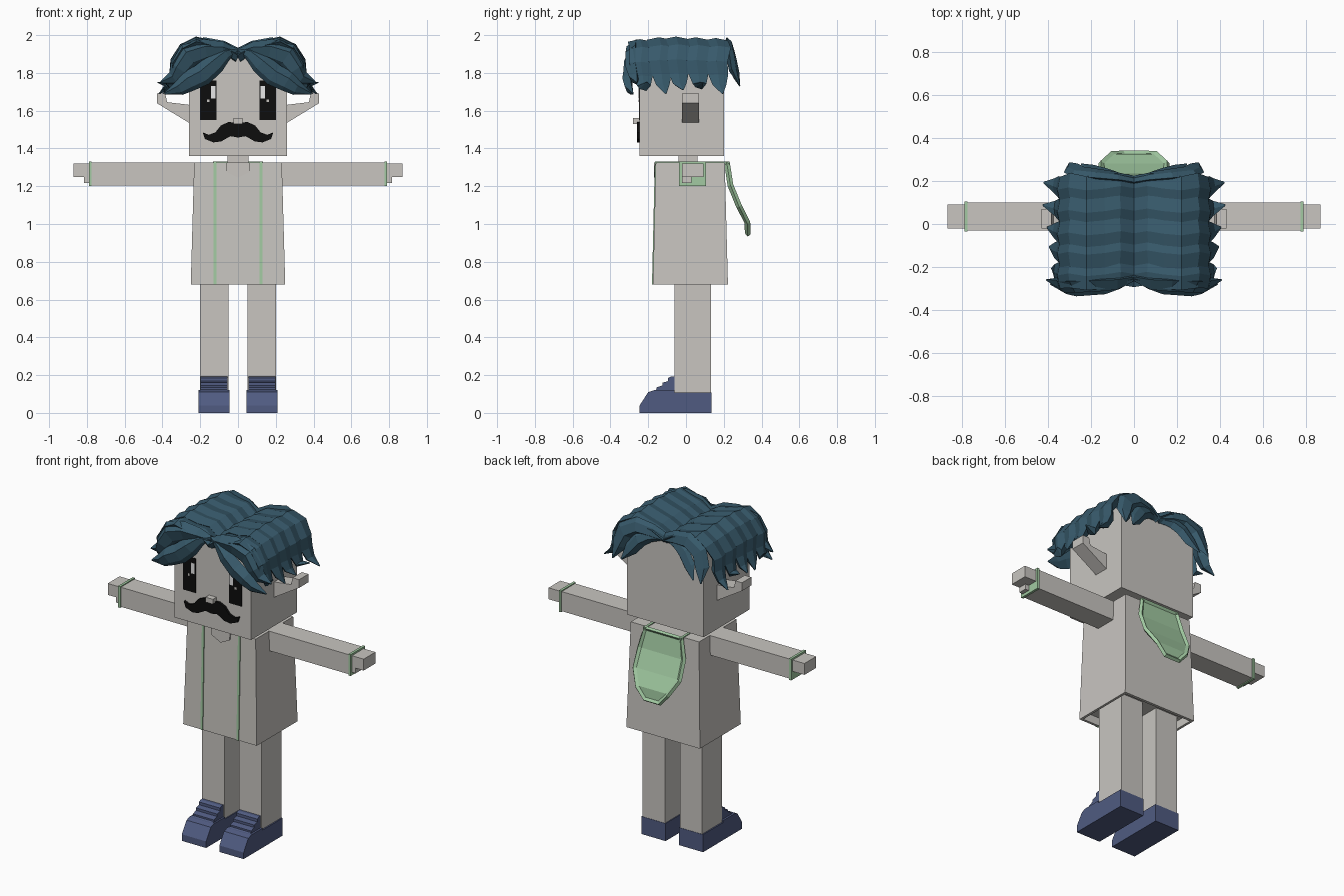
import bpy
import bmesh
from mathutils import Vector

cube = bpy.data.objects.get("Cube")
if cube:
    bpy.data.objects.remove(cube, do_unlink=True)


def material(name, r, g, b):
    m = bpy.data.materials.new(name)
    m.use_nodes = True
    m.diffuse_color = (r, g, b, 1)
    m.node_tree.nodes["Principled BSDF"].inputs["Base Color"].default_value = (r, g, b, 1)
    return m


GREY = material("warm grey", 0.58, 0.56, 0.53)
TEAL = material("dark teal", 0.038, 0.1, 0.145)
NAVY = material("navy blue", 0.08, 0.105, 0.22)
GREEN = material("soft green", 0.36, 0.59, 0.36)
BLACK = material("black", 0.004, 0.004, 0.004)
WHITE = material("white", 0.85, 0.85, 0.85)


def finish(bm, name, mat):
    bmesh.ops.recalc_face_normals(bm, faces=bm.faces)
    mesh = bpy.data.meshes.new(name)
    bm.to_mesh(mesh)
    bm.free()
    mesh.materials.append(mat)
    obj = bpy.data.objects.new(name, mesh)
    bpy.context.collection.objects.link(obj)
    return obj


def loft(name, mat, rings):
    """Skin a list of equal-length rings and cap both ends."""
    bm = bmesh.new()
    loops = [[bm.verts.new(p) for p in ring] for ring in rings]
    n = len(loops[0])
    for a, b in zip(loops, loops[1:]):
        for i in range(n):
            j = (i + 1) % n
            bm.faces.new((a[i], a[j], b[j], b[i]))
    bm.faces.new(loops[0])
    bm.faces.new(loops[-1])
    return finish(bm, name, mat)


def box(name, mat, x0, x1, y0, y1, z0, z1):
    rect = [(x0, y0), (x1, y0), (x1, y1), (x0, y1)]
    return loft(name, mat, [[(x, y, z) for x, y in rect] for z in (z0, z1)])


def slab_xz(name, mat, outline, y0, y1):
    return loft(name, mat, [[(x, y, z) for x, z in outline] for y in (y0, y1)])


def slab_yz(name, mat, outline, x0, x1):
    return loft(name, mat, [[(x, y, z) for y, z in outline] for x in (x0, x1)])


def mirror(obj):
    """Copy a left part to the right side."""
    m = obj.modifiers.new("mirror", 'MIRROR')
    m.use_axis[0] = True
    return obj


# Head, neck, nose and ears
box("head", GREY, -0.26, 0.26, -0.245, 0.2, 1.36, 1.89)
box("neck", GREY, -0.055, 0.055, -0.04, 0.06, 1.31, 1.37)
box("nose", GREY, -0.025, 0.025, -0.28, -0.24, 1.53, 1.56)
ear = [(0.25, 1.53), (0.43, 1.64), (0.43, 1.69), (0.385, 1.69), (0.375, 1.645), (0.25, 1.63)]
mirror(slab_xz("ear", GREY, ear, -0.02, 0.07))

# Painted eyes with small highlights
mirror(box("eye", BLACK, 0.115, 0.2, -0.25, -0.244, 1.55, 1.76))
mirror(box("eye_highlight", WHITE, 0.118, 0.142, -0.252, -0.249, 1.665, 1.73))
mirror(box("eye_glint", GREY, 0.152, 0.165, -0.252, -0.249, 1.645, 1.66))

# Moustache
half = [(0, 1.535), (0.05, 1.54), (0.09, 1.522), (0.12, 1.485), (0.155, 1.472),
        (0.187, 1.485), (0.175, 1.45), (0.13, 1.432), (0.09, 1.437), (0.04, 1.465), (0, 1.458)]
slab_xz("moustache", BLACK, half + [(-x, z) for x, z in half[-2:0:-1]], -0.26, -0.244)

# Tunic, flaring downward, with a recessed underside
rings = []
for z, w, front, back in ((0.73, 0.235, -0.16, 0.205), (0.68, 0.235, -0.16, 0.205),
                          (0.68, 0.25, -0.175, 0.222), (1.325, 0.232, -0.16, 0.205)):
    rings.append([(-w, front, z), (w, front, z), (w, back, z), (-w, back, z)])
loft("tunic", GREY, rings)
slab_xz("collar", GREY, [(-0.065, 1.325), (-0.06, 1.275), (0, 1.245),
                         (0.06, 1.275), (0.065, 1.325)], -0.169, -0.158)

# Green braces running up the front and over the shoulders
brace = [(-0.18, 0.68), (-0.165, 1.33), (0.23, 1.33), (0.23, 1.315), (-0.15, 1.315), (-0.165, 0.68)]
mirror(slab_yz("brace", GREEN, brace, 0.115, 0.13))

# Arms
mirror(box("arm", GREY, 0.22, 0.785, -0.03, 0.1, 1.205, 1.325))
mirror(box("cuff", GREEN, 0.775, 0.79, -0.036, 0.106, 1.2, 1.331))
mirror(box("hand", GREY, 0.78, 0.87, -0.022, 0.092, 1.25, 1.32))
mirror(box("thumb", GREY, 0.78, 0.815, -0.022, 0.03, 1.218, 1.26))

# Legs and shoes
mirror(box("leg", GREY, 0.05, 0.202, -0.062, 0.132, 0.1, 0.74))
sole = [(-0.245, 0), (-0.245, 0.04), (-0.2, 0.11), (-0.17, 0.12), (-0.06, 0.12),
        (-0.06, 0.108), (0.134, 0.108), (0.134, 0)]
mirror(slab_yz("shoe", NAVY, sole, 0.045, 0.21))
tongue = [(-0.2, 0.1), (-0.155, 0.125), (-0.155, 0.135), (-0.125, 0.145), (-0.125, 0.16),
          (-0.095, 0.168), (-0.095, 0.185), (-0.08, 0.193), (-0.06, 0.193), (-0.06, 0.1)]
mirror(slab_yz("shoe_tongue", NAVY, tongue, 0.055, 0.198))

# Hood hanging from the back, a shield with a raised rim
bm = bmesh.new()
rows = []
for z, y, w in ((1.325, 0.232, 0.125), (1.21, 0.25, 0.152), (1.1, 0.295, 0.155),
                (1.01, 0.34, 0.105), (0.945, 0.342, 0.05)):
    rows.append([bm.verts.new((x, y, z)) for x in (-w, w)])
for a, b in zip(rows, rows[1:]):
    bm.faces.new((a[0], b[0], b[1], a[1]))
bmesh.ops.recalc_face_normals(bm, faces=bm.faces)
if sum(f.normal.y for f in bm.faces) < 0:
    bmesh.ops.reverse_faces(bm, faces=bm.faces)
bmesh.ops.inset_region(bm, faces=bm.faces, thickness=0.016, depth=-0.012, use_boundary=True)
mesh = bpy.data.meshes.new("hood")
bm.to_mesh(mesh)
bm.free()
mesh.materials.append(GREEN)
hood = bpy.data.objects.new("hood", mesh)
bpy.context.collection.objects.link(hood)
solid = hood.modifiers.new("thickness", 'SOLIDIFY')
solid.thickness = 0.02
solid.offset = -1

# Hair locks: faceted ribbons swept along a path
SECTION = [(-1, -0.3), (-0.35, 1), (0.6, 0.5), (1, -0.3), (0, -0.7)]


def lock(name, path, widths, thick, axis, flat_front=False):
    pts = [Vector(p) for p in path]
    axis = Vector(axis)
    rings = []
    for i, p in enumerate(pts):
        tangent = (pts[min(i + 1, len(pts) - 1)] - pts[max(i - 1, 0)]).normalized()
        other = tangent.cross(axis).normalized()
        side, up = (other, axis) if flat_front else (axis, other)
        t = thick * min(1, widths[i] / 0.05)
        rings.append([p + side * u * widths[i] + up * v * t for u, v in SECTION])
    return mirror(loft(name, TEAL, rings))


# Locks across the crown, each falling over the side of the head
PROFILE = [(0, 1.89), (0.07, 1.935), (0.14, 1.945), (0.22, 1.965), (0.29, 1.93),
           (0.335, 1.86), (0.34, 1.79), (0.365, 1.735)]
WIDTHS = [0.06, 0.06, 0.068, 0.065, 0.068, 0.06, 0.052, 0.036, 0.004]
WAVE = [0, 0.012, 0, -0.008, 0.005, -0.005, 0.006, 0.012]
for n, (y, lift, tip_x, tip_z) in enumerate((
        (-0.235, -0.01, 0.385, 1.75), (-0.135, 0, 0.395, 1.69), (-0.045, 0.004, 0.405, 1.71),
        (0.06, 0, 0.425, 1.75), (0.165, -0.004, 0.42, 1.69))):
    path = [(x, y + w, z + lift) for (x, z), w in zip(PROFILE, WAVE)]
    lock(f"crown_lock_{n + 1}", path + [(tip_x, y + 0.028, tip_z)], WIDTHS, 0.034, (0, -1, 0))

# Parted fringe sweeping off the forehead
lock("upper_fringe", [(0, -0.25, 1.905), (0.08, -0.27, 1.92), (0.17, -0.275, 1.92),
                      (0.26, -0.28, 1.89), (0.31, -0.28, 1.82), (0.34, -0.27, 1.77),
                      (0.41, -0.26, 1.75)],
     [0.02, 0.045, 0.06, 0.07, 0.055, 0.04, 0.004], 0.04, (0, -1, 0), True)
lock("lower_fringe", [(0, -0.26, 1.925), (0.06, -0.28, 1.905), (0.12, -0.295, 1.85),
                      (0.19, -0.3, 1.79), (0.26, -0.305, 1.755), (0.31, -0.3, 1.72),
                      (0.39, -0.28, 1.69)],
     [0.01, 0.035, 0.055, 0.06, 0.055, 0.04, 0.004], 0.032, (0, -1, 0), True)

# Parted locks at the back of the head
lock("upper_back_lock", [(0, 0.2, 1.9), (0.08, 0.215, 1.925), (0.17, 0.225, 1.935),
                         (0.25, 0.235, 1.89), (0.28, 0.25, 1.81), (0.3, 0.285, 1.73)],
     [0.03, 0.045, 0.055, 0.06, 0.05, 0.004], 0.032, (0, 1, 0), True)
lock("lower_back_lock", [(0.02, 0.205, 1.9), (0.09, 0.225, 1.9), (0.15, 0.24, 1.865),
                         (0.2, 0.255, 1.8), (0.245, 0.28, 1.735)],
     [0.02, 0.04, 0.045, 0.04, 0.004], 0.026, (0, 1, 0), True)
